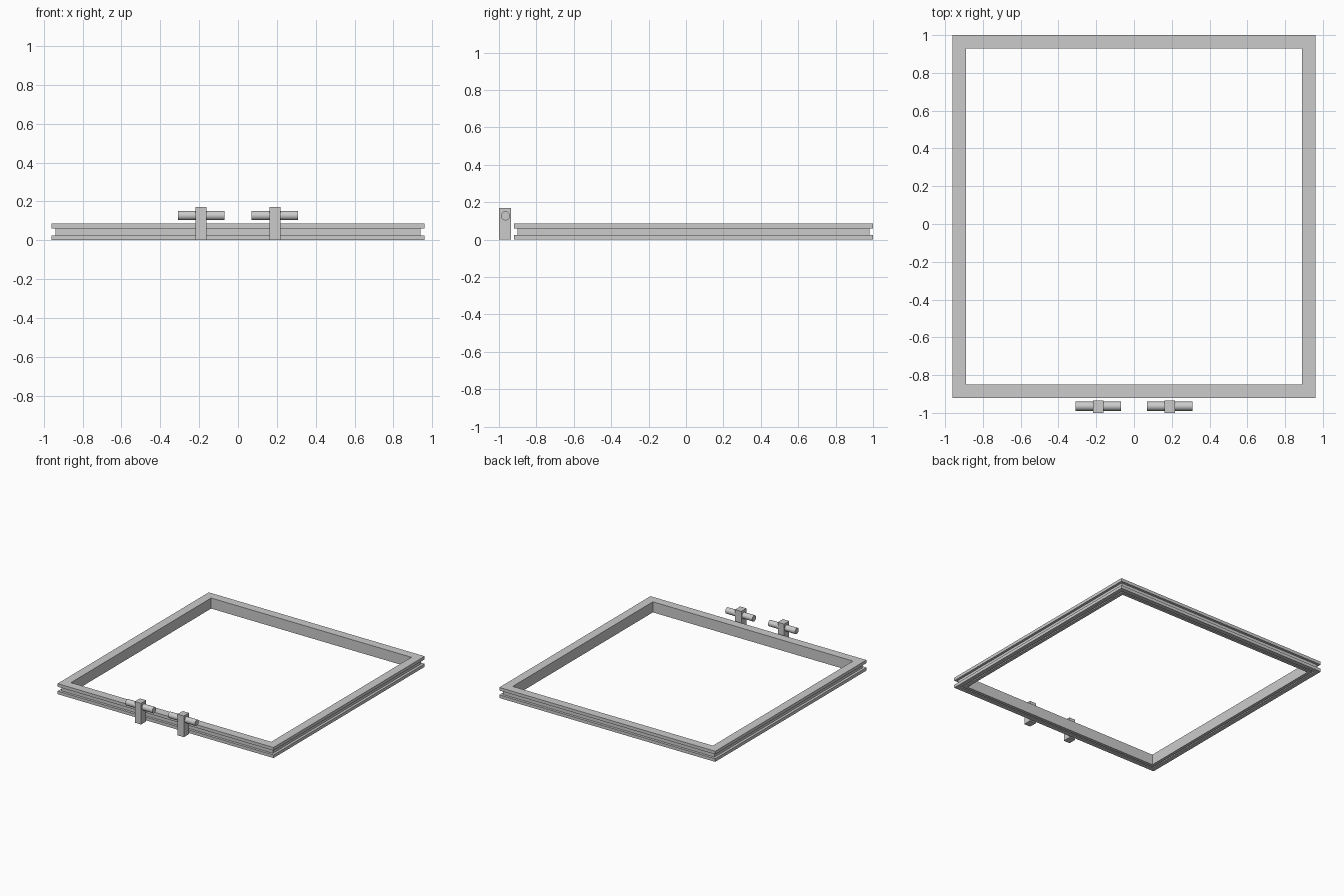
import bpy, bmesh, math
from mathutils import Matrix

if "Cube" in bpy.data.objects:
    bpy.data.objects.remove(bpy.data.objects["Cube"])


def make_object(name, bm):
    bmesh.ops.recalc_face_normals(bm, faces=bm.faces)
    mesh = bpy.data.meshes.new(name)
    bm.to_mesh(mesh)
    bm.free()
    ob = bpy.data.objects.new(name, mesh)
    bpy.context.collection.objects.link(ob)
    return ob


def square_frame(name, profile, cy):
    """Sweep a closed (half-width, z) profile around a mitred square."""
    bm = bmesh.new()
    rings = [[bm.verts.new((sx * r, cy + sy * r, z)) for r, z in profile]
             for sx, sy in ((-1, -1), (1, -1), (1, 1), (-1, 1))]
    n = len(profile)
    for i in range(4):
        a, b = rings[i], rings[(i + 1) % 4]
        for j in range(n):
            k = (j + 1) % n
            bm.faces.new((a[j], b[j], b[k], a[k]))
    return make_object(name, bm)


def block(name, loc, size):
    bm = bmesh.new()
    bmesh.ops.create_cube(bm, size=1, matrix=Matrix.Translation(loc) @ Matrix.Diagonal((*size, 1)))
    return make_object(name, bm)


def rod(name, loc, radius, length):
    bm = bmesh.new()
    bmesh.ops.create_cone(bm, cap_ends=True, segments=32, radius1=radius, radius2=radius,
                          depth=length,
                          matrix=Matrix.Translation(loc) @ Matrix.Rotation(math.pi / 2, 4, 'Y'))
    for f in bm.faces:
        f.smooth = len(f.verts) == 4
    for e in bm.edges:
        e.smooth = e.calc_face_angle(0) < math.radians(40)
    return make_object(name, bm)


# Frame: flanges at top and bottom, recessed outer web, narrow slot underneath
square_frame("hoop_frame", [
    (0.89, 0.0), (0.915, 0.0), (0.915, 0.08), (0.925, 0.08), (0.925, 0.0),
    (0.96, 0.0), (0.96, 0.025), (0.94, 0.025), (0.94, 0.06),
    (0.96, 0.06), (0.96, 0.085), (0.89, 0.085)], 0.04)

# Pair of clamp posts with cross pins
for side, s in (("left", -1), ("right", 1)):
    block(f"clamp_post_{side}", (s * 0.19, -0.967, 0.085), (0.056, 0.065, 0.17))
    rod(f"clamp_pin_{side}", (s * 0.19, -0.965, 0.127), 0.024, 0.24)
